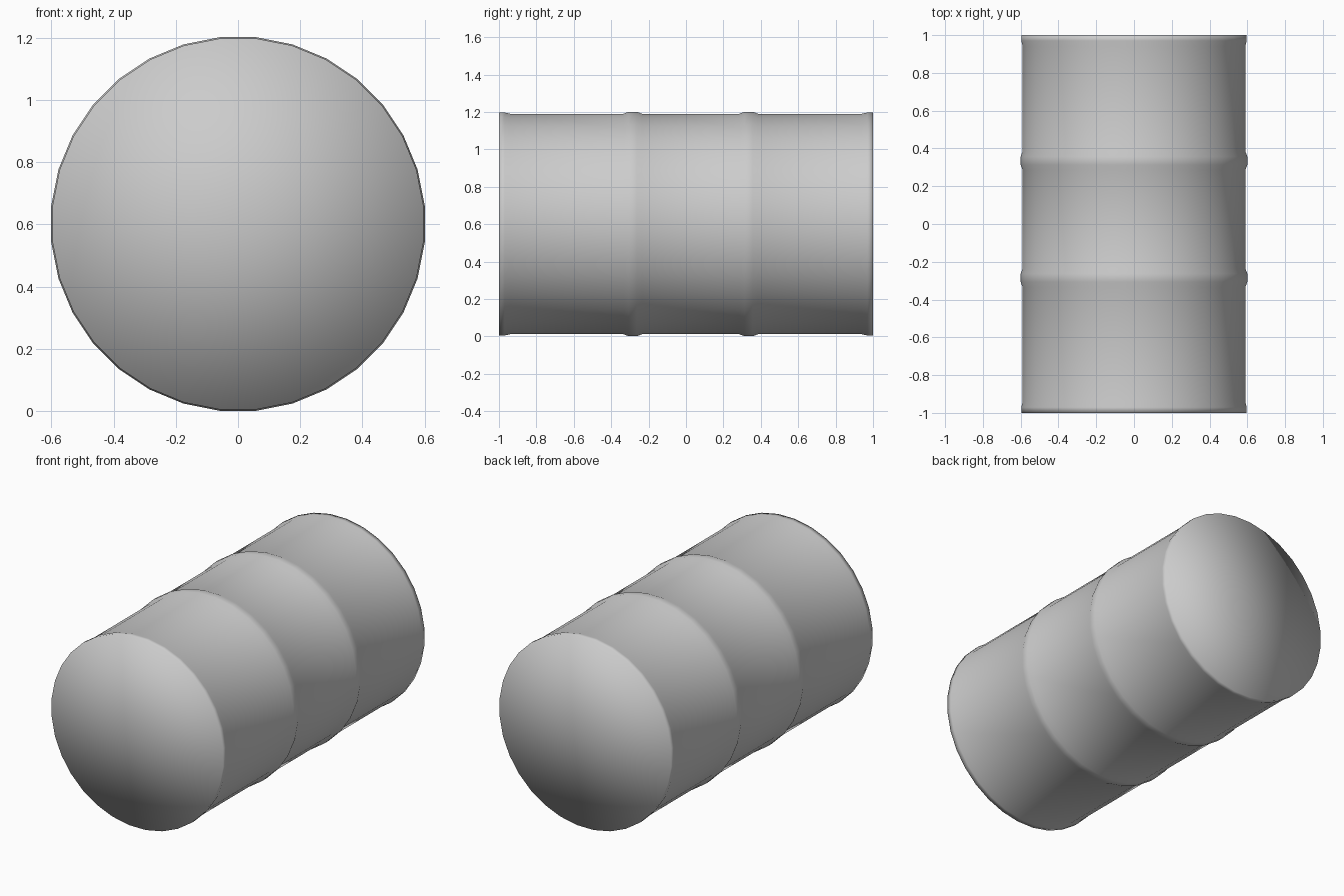
import bpy, bmesh, math

if "Cube" in bpy.data.objects:
    bpy.data.objects.remove(bpy.data.objects["Cube"])

SIDES = 32
CENTRE_Z = 0.601
BODY, RIM, RIB = 0.592, 0.599, 0.603

# profile along the barrel: (y, radius), with end rims and two raised ribs
profile = [(-1.0, RIM), (-0.97, RIM), (-0.94, BODY)]
for y in (-0.285, 0.335):
    profile += [(y - 0.05, BODY), (y - 0.022, RIB), (y + 0.022, RIB), (y + 0.05, BODY)]
profile += [(0.94, BODY), (0.97, RIM), (1.0, RIM)]

bm = bmesh.new()


def ring(y, r):
    verts = []
    for i in range(SIDES):
        a = 2 * math.pi * (i + 0.5) / SIDES
        verts.append(bm.verts.new((r * math.cos(a), y, CENTRE_Z + r * math.sin(a))))
    return verts


# wall
rings = [ring(y, r) for y, r in profile]
for a, b in zip(rings, rings[1:]):
    for i in range(SIDES):
        j = (i + 1) % SIDES
        bm.faces.new((a[i], a[j], b[j], b[i]))

# flat end caps, fanned from the centre
for loop, y in ((rings[0], -1.0), (rings[-1], 1.0)):
    c = bm.verts.new((0, y, CENTRE_Z))
    for i in range(SIDES):
        bm.faces.new((c, loop[i], loop[(i + 1) % SIDES]))

bmesh.ops.recalc_face_normals(bm, faces=bm.faces)
for f in bm.faces:
    f.smooth = True

mesh = bpy.data.meshes.new("barrel")
bm.to_mesh(mesh)
bm.free()
barrel = bpy.data.objects.new("barrel", mesh)
bpy.context.collection.objects.link(barrel)
